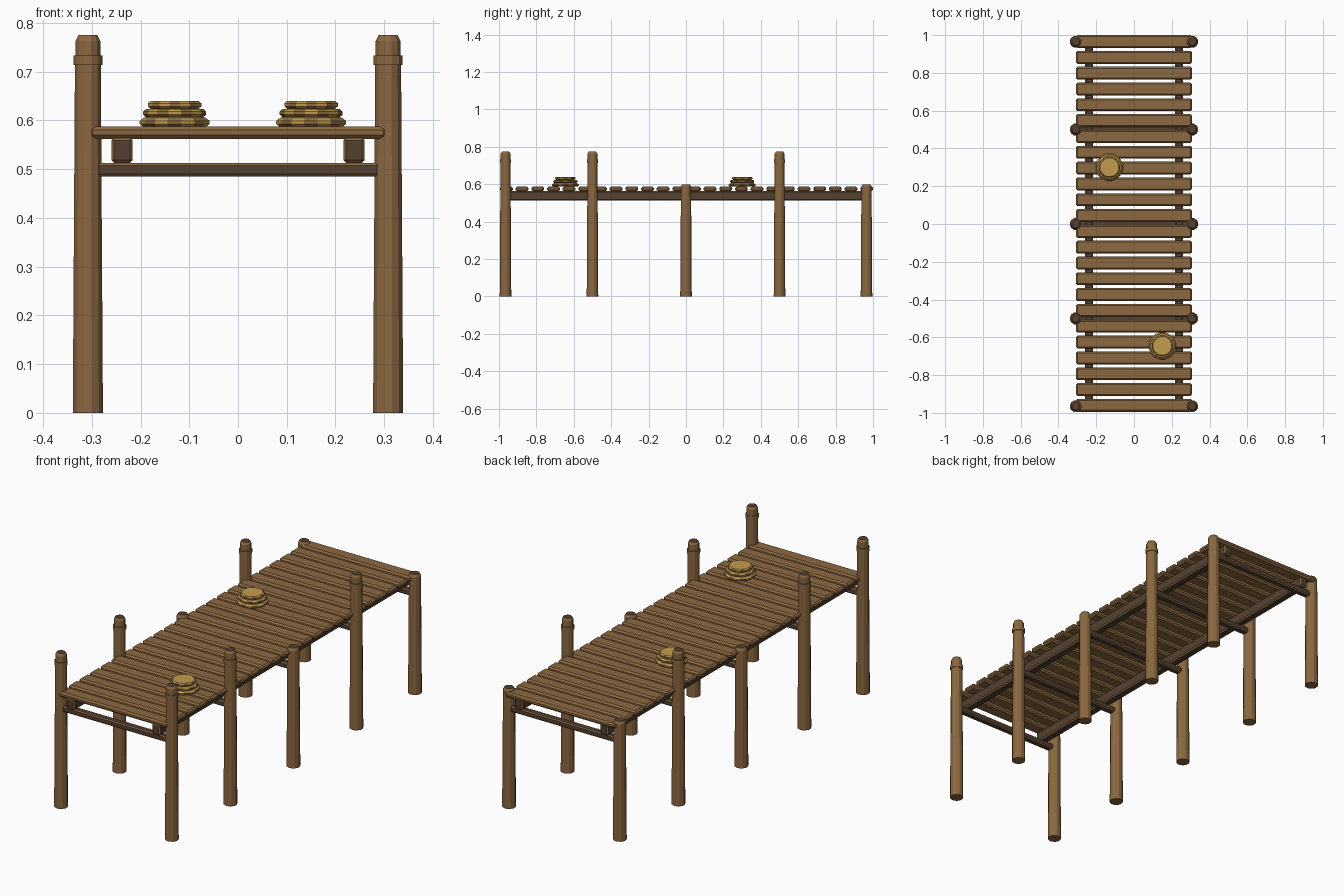
import bpy, bmesh, math
from mathutils import Matrix

cube = bpy.data.objects.get("Cube")
if cube:
    bpy.data.objects.remove(cube, do_unlink=True)


def material(name, rgb):
    m = bpy.data.materials.new(name)
    m.use_nodes = True
    m.diffuse_color = (*rgb, 1)
    bsdf = next(n for n in m.node_tree.nodes if n.type == 'BSDF_PRINCIPLED')
    bsdf.inputs["Base Color"].default_value = (*rgb, 1)
    bsdf.inputs["Roughness"].default_value = 0.9
    return m


WOOD = material("warm brown wood", (0.26, 0.138, 0.052))
DARK = material("dark brown wood", (0.088, 0.053, 0.031))
GOLD = material("golden rope", (0.55, 0.335, 0.075))
SHADE = material("brown rope", (0.27, 0.155, 0.05))


def finish(name, bm, mats):
    bmesh.ops.recalc_face_normals(bm, faces=bm.faces)
    mesh = bpy.data.meshes.new(name)
    bm.to_mesh(mesh)
    bm.free()
    for m in mats:
        mesh.materials.append(m)
    obj = bpy.data.objects.new(name, mesh)
    bpy.context.scene.collection.objects.link(obj)
    return obj


def beam(name, center, size, chamfer, mats):
    """Chamfered timber; the chamfer takes the last material."""
    bm = bmesh.new()
    bmesh.ops.create_cube(bm, size=1, matrix=Matrix.Translation(center) @ Matrix.Diagonal((*size, 1)))
    bmesh.ops.bevel(bm, geom=bm.edges[:], offset=chamfer, segments=1,
                    affect='EDGES', material=len(mats) - 1)
    return finish(name, bm, mats)


def lathe(name, profile, sides, x, y, mats, rule):
    """Turn a radius/height profile into a faceted solid."""
    bm = bmesh.new()
    rings = []
    for r, z in profile:
        rings.append([bm.verts.new((x + r * math.cos(a), y + r * math.sin(a), z))
                      for a in (2 * math.pi * (i + 0.5) / sides for i in range(sides))])
    for level, (low, high) in enumerate(zip(rings, rings[1:])):
        for i in range(sides):
            j = (i + 1) % sides
            f = bm.faces.new((low[i], low[j], high[j], high[i]))
            f.material_index = rule(level, i)
    bm.faces.new(rings[0][::-1])
    bm.faces.new(rings[-1]).material_index = rule(len(rings) - 1, 0)
    return finish(name, bm, mats)


# Deck planks
COUNT = 24
for n in range(COUNT):
    y = -0.96 + n * 1.926 / (COUNT - 1)
    beam(f"plank_{n + 1}", (0, y, 0.575), (0.614, 0.068, 0.026), 0.008, [WOOD])

# Long stringers under the deck
for side, x in (("left", 0.238), ("right", -0.238)):
    beam(f"{side}_stringer", (x, 0, 0.539), (0.044, 1.985, 0.052), 0.006, [DARK, WOOD])

# Posts and cross beams
for n, (y, tall) in enumerate([(-0.965, True), (-0.5, True), (0, False), (0.5, True), (0.965, False)]):
    beam(f"cross_beam_{n + 1}", (0, y, 0.499), (0.59, 0.034, 0.028), 0.005, [DARK, WOOD])
    if tall:
        profile = [(0.032, 0), (0.0275, 0.714), (0.031, 0.714), (0.031, 0.733),
                   (0.0265, 0.733), (0.0265, 0.763), (0.02, 0.775)]
    else:
        profile = [(0.032, 0), (0.028, 0.588), (0.021, 0.6)]
    for side, x in (("left", 0.308), ("right", -0.308)):
        lathe(f"{side}_post_{n + 1}", profile, 12, x, y, [WOOD, DARK],
              lambda level, i, top=len(profile) - 1: int(level == top))

# Coiled ropes: three stacked rounds with twisted strand colours
coil = []
for r, z in ((0.073, 0.588), (0.066, 0.607), (0.056, 0.624)):
    coil += [(r - 0.006, z), (r, z + 0.005), (r, z + 0.011), (r - 0.006, z + 0.016)]
for name, x, y in (("back_rope_coil", -0.13, 0.30), ("front_rope_coil", 0.15, -0.645)):
    lathe(name, coil, 16, x, y, [GOLD, SHADE],
          lambda level, i: 0 if level == len(coil) - 1 else int(level % 4 == 3 or (i + level // 4) % 2))
